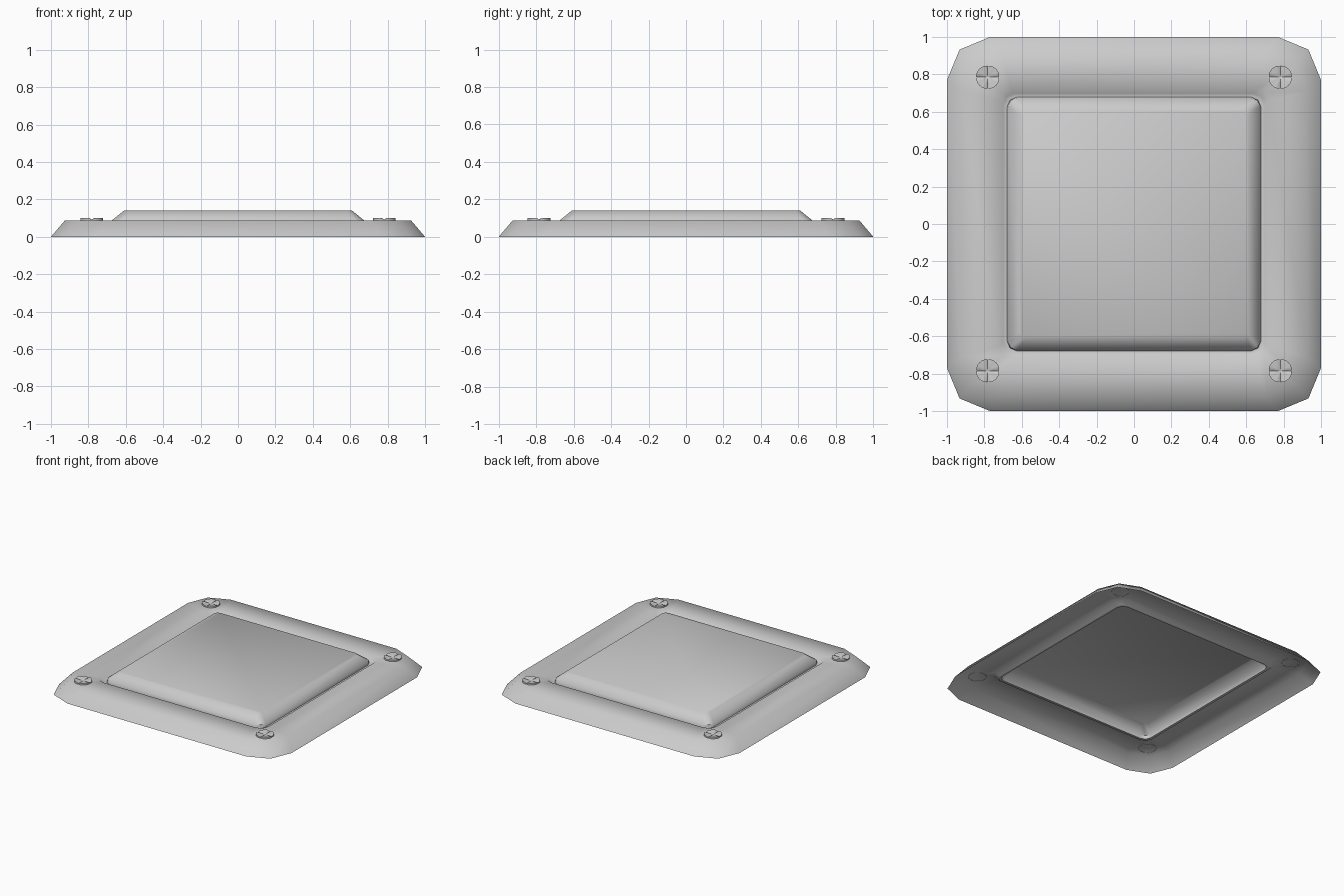
import bpy, bmesh
from math import sin, cos, pi, radians

if "Cube" in bpy.data.objects:
    bpy.data.objects.remove(bpy.data.objects["Cube"])

TOP = 0.087


def rounded_square(half, radius, z, segs=2):
    """Square outline with segmented round corners, counter-clockwise."""
    pts = []
    for k, (sx, sy) in enumerate([(1, 1), (-1, 1), (-1, -1), (1, -1)]):
        for i in range(segs + 1):
            a = (k + i / segs) * pi / 2
            c = half - radius
            pts.append((sx * c + radius * cos(a), sy * c + radius * sin(a), z))
    return pts


def finish(bm, name):
    mesh = bpy.data.meshes.new(name)
    bm.to_mesh(mesh)
    bm.free()
    obj = bpy.data.objects.new(name, mesh)
    bpy.context.collection.objects.link(obj)
    bpy.ops.object.select_all(action='DESELECT')
    obj.select_set(True)
    bpy.context.view_layer.objects.active = obj
    bpy.ops.object.shade_smooth_by_angle(angle=radians(45))
    return obj


def loft(bm, outlines):
    """Bridge equal-length outlines in order; returns the vertex rings."""
    rings = [[bm.verts.new(p) for p in o] for o in outlines]
    for a, b in zip(rings, rings[1:]):
        n = len(a)
        for i in range(n):
            j = (i + 1) % n
            bm.faces.new((a[i], a[j], b[j], b[i]))
    return rings


# Plate: open-bottomed sheet with sloped rim, groove and raised centre
bm = bmesh.new()
sections = [
    (1.0, 0.23, 0.0),       # foot of the rim
    (0.926, 0.215, TOP),    # top of the rim
    (0.72, 0.065, TOP),     # groove outer lip
    (0.698, 0.06, 0.062),   # groove floor, outer
    (0.678, 0.05, 0.062),   # groove floor, inner
    (0.675, 0.05, TOP),     # foot of the centre slope
    (0.61, 0.03, 0.14),     # centre panel edge
]
rings = loft(bm, [rounded_square(*s) for s in sections])
bm.faces.new(rings[-1])
finish(bm, "panel_plate")


# Screws: low caps with a shallow cross-shaped dip
def screw(x, y):
    n, r = 24, 0.063
    bm = bmesh.new()
    outlines = []
    for f, level in ((1.0, None), (1.0, 0.1), (0.5, 0.098)):
        ring = []
        for i in range(n):
            a = 2 * pi * i / n
            slot = i % 6 == 0
            rr = r * f * (0.95 if slot else 1)
            z = TOP - 0.002 if level is None else level - (0.007 if slot else 0)
            ring.append((x + rr * cos(a), y + rr * sin(a), z))
        outlines.append(ring)
    last = loft(bm, outlines)[-1]
    centre = bm.verts.new((x, y, 0.091))
    for i in range(n):
        bm.faces.new((last[i], last[(i + 1) % n], centre))
    finish(bm, "corner_screw")


for sx in (-1, 1):
    for sy in (-1, 1):
        screw(0.782 * sx, 0.785 * sy)
